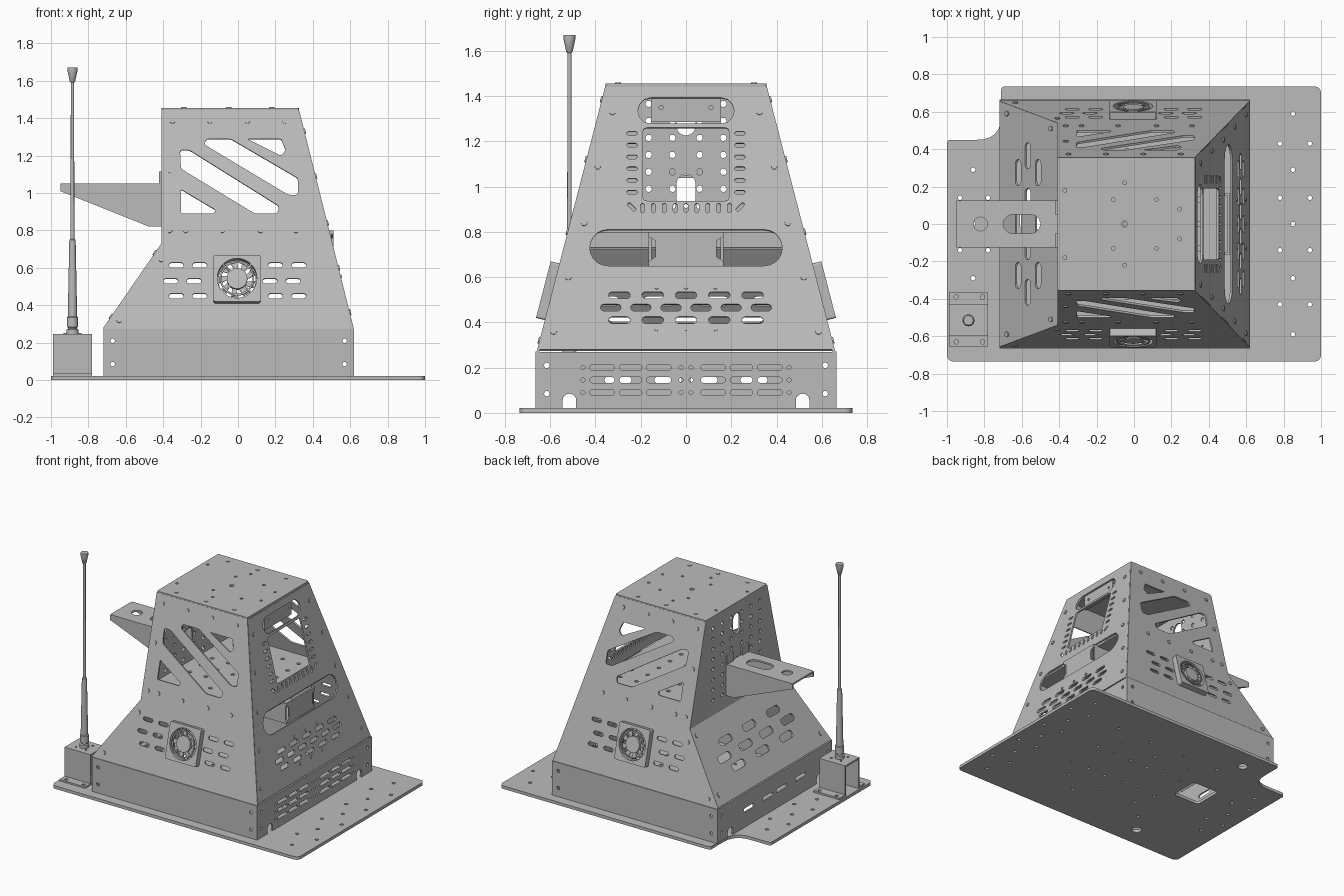
import bpy, bmesh
from math import sin, cos, pi
from mathutils import Matrix, Vector

cube = bpy.data.objects.get("Cube")
if cube:
    bpy.data.objects.remove(cube, do_unlink=True)

grey = bpy.data.materials.new("sheet_metal_grey")
grey.use_nodes = True
grey.diffuse_color = (0.5, 0.5, 0.5, 1)
grey.node_tree.nodes["Principled BSDF"].inputs["Base Color"].default_value = (0.5, 0.5, 0.5, 1)


# ---- outline helpers (2D loops) ----
def circle(x, y, r=0.012, n=14):
    return [(x + r * cos(2 * pi * i / n), y + r * sin(2 * pi * i / n)) for i in range(n)]


def slot(x, y, length, width, angle=0.0, n=6):
    """Rounded slot centred on x, y."""
    r, half = width / 2, (length - width) / 2
    pts = []
    for side, start in ((1, -pi / 2), (-1, pi / 2)):
        for i in range(n + 1):
            a = start + pi * i / n
            pts.append((side * half + r * cos(a), r * sin(a)))
    c, s = cos(angle), sin(angle)
    return [(x + c * px - s * py, y + s * px + c * py) for px, py in pts]


def rounded(pts, radii, n=6):
    """Polygon with rounded corners; radii is one value or one per corner."""
    if not isinstance(radii, (list, tuple)):
        radii = [radii] * len(pts)
    out = []
    for i, r in enumerate(radii):
        p, a, b = Vector(pts[i]), Vector(pts[i - 1]), Vector(pts[(i + 1) % len(pts)])
        start = p + (a - p).normalized() * min(r, (a - p).length * 0.45)
        end = p + (b - p).normalized() * min(r, (b - p).length * 0.45)
        for k in range(n + 1):
            t = k / n
            out.append(tuple(start * (1 - t) ** 2 + p * 2 * t * (1 - t) + end * t * t))
    return out


def rect(x0, y0, x1, y1):
    return [(x0, y0), (x1, y0), (x1, y1), (x0, y1)]


# ---- solid helpers ----
def add_mesh(name, mesh):
    mesh.materials.clear()
    mesh.materials.append(grey)
    obj = bpy.data.objects.new(name, mesh)
    bpy.context.collection.objects.link(obj)
    return obj


def sheet(name, loops, plane, t=0.012, lift=0.0, mirror=False):
    """Flat plate with holes: loops are filled, given thickness t and laid on a plane."""
    curve = bpy.data.curves.new(name, "CURVE")
    curve.dimensions, curve.fill_mode, curve.extrude = "2D", "BOTH", t / 2
    for loop in loops:
        spline = curve.splines.new("POLY")
        spline.points.add(len(loop) - 1)
        for point, (x, y) in zip(spline.points, loop):
            point.co = (x, y, 0, 1)
        spline.use_cyclic_u = True
    temp = bpy.data.objects.new(name + "_outline", curve)
    bpy.context.collection.objects.link(temp)
    graph = bpy.context.evaluated_depsgraph_get()
    mesh = bpy.data.meshes.new_from_object(temp.evaluated_get(graph))
    bpy.data.objects.remove(temp, do_unlink=True)
    bpy.data.curves.remove(curve)

    origin, u, v = (Vector(p) for p in plane)
    normal = u.cross(v).normalized()
    place = Matrix((u, v, normal)).transposed().to_4x4()
    place.translation = origin + normal * (lift - t / 2)
    for suffix, flip in (("", 1), ("_back", -1))[: 2 if mirror else 1]:
        copy = mesh.copy()
        copy.transform(Matrix.Diagonal((1, flip, 1, 1)) @ place)
        bm = bmesh.new()
        bm.from_mesh(copy)
        bmesh.ops.remove_doubles(bm, verts=bm.verts, dist=1e-5)
        bmesh.ops.recalc_face_normals(bm, faces=bm.faces)
        for face in bm.faces:
            face.smooth = False
        bm.to_mesh(copy)
        bm.free()
        add_mesh(name + suffix, copy)
    bpy.data.meshes.remove(mesh)


def lathe(name, profile, x, y):
    bm = bmesh.new()
    verts = [bm.verts.new((x + r, y, z)) for r, z in profile]
    edges = [bm.edges.new(pair) for pair in zip(verts, verts[1:])]
    bmesh.ops.spin(bm, geom=verts + edges, cent=(x, y, 0), axis=(0, 0, 1), angle=2 * pi, steps=20)
    bmesh.ops.remove_doubles(bm, verts=bm.verts, dist=1e-5)
    bmesh.ops.recalc_face_normals(bm, faces=bm.faces)
    mesh = bpy.data.meshes.new(name)
    bm.to_mesh(mesh)
    bm.free()
    mesh.shade_smooth()
    mesh.set_sharp_from_angle(angle=0.6)
    add_mesh(name, mesh)


X, Y, Z = (1, 0, 0), (0, 1, 0), (0, 0, 1)
LEAN, RAKE, SLOPE = 0.2585, 0.25, 0.69
SIDE = ((0, -0.66 - 0.27 * LEAN, 0), X, (0, LEAN, 1))
NOSE = ((0.62 + 0.27 * RAKE, 0, 0), Y, (-RAKE, 0, 1))
RAMP = ((-0.72 - 0.28 * SLOPE, 0, 0), (0, -1, 0), (SLOPE, 0, 1))


def upright(x):
    return ((x, 0, 0), Y, Z)


def facing_front(y):
    return ((0, y, 0), X, Z)


def level(z):
    return ((0, 0, z), X, Y)


both = (-1, 1)

# ---- base plate ----
base = [rounded([(-1, -.735), (1, -.735), (1, .735), (-.71, .735), (-.71, .45), (-1, .45)],
                [.04, .04, .04, .02, .16, .02])]
for s in both:
    base += [circle(x, s * y) for x, y in ((.85, .59), (.78, .43), (.94, .43), (.85, .29), (.78, .14),
                                           (.94, .14), (-.86, .29), (-.93, .14), (-.78, .14))]
    base += [circle(-.4 + .15 * i, s * (.29 if i % 2 else .43), .01) for i in range(7)]
    base += [circle(-.3 + .15 * i, s * .14, .01) for i in range(6)]
    base.append(circle(-.51, s * .58, .035))
base += [circle(.85, 0), circle(-.86, 0), rounded(rect(-.61, -.03, -.39, .19), .03)]
sheet("base_plate", base, level(.022), t=.022)

# ---- lower skirt ----
sheet("skirt_side", [rect(-.72, .022, .62, .272)] + [circle(x, z) for x in (-.67, .57) for z in (.085, .21)],
      facing_front(-.665), mirror=True)


def skirt_end(holes):
    """Outline with two arched cable notches along the bottom edge."""
    edge = [(-.66, .27), (-.66, .022)]
    for y in (-.515, .515):
        arch = [(y - .03 * cos(pi * i / 8), .055 + .03 * sin(pi * i / 8)) for i in range(9)]
        edge += [(y - .03, .022)] + arch + [(y + .03, .022)]
    edge += [(.66, .022), (.66, .27)]
    return [edge] + holes + [circle(s * .615, z) for s in both for z in (.085, .21)]


vents = []
for z in (.09, .145, .2):
    for s in both:
        vents += [slot(s * y, z, w, .026) for y, w in ((.37, .11), (.245, .1), (.12, .11))]
        vents += [circle(s * .455, z, .009), circle(s * .022, z, .009)]
sheet("skirt_right", skirt_end(vents), upright(.62))
sheet("skirt_left", skirt_end([slot(y, .145, .12, .03) for y in (-.3, -.08, .08, .3)]), upright(-.708))

# ---- slanted side panels with diagonal windows and fan opening ----
fan_x, fan_z = -.005, .535
panel = [[(-.72, .27), (.62, .27), (.325, 1.445), (-.41, 1.445), (-.41, .73), (-.72, .28)],
         rounded([(-.17, 1.29), (-.04, 1.29), (.32, 1.08), (.32, .99), (.27, .99), (-.18, 1.26)], .015),
         rounded([(-.31, 1.23), (-.26, 1.23), (.22, .93), (.21, .89), (.09, .89), (-.305, 1.13)], .015),
         rounded([(-.305, 1.02), (-.12, .91), (-.13, .89), (-.305, .89)], .01),
         rounded([(.05, 1.29), (.23, 1.29), (.255, 1.23), (.23, 1.2)], .01),
         circle(fan_x, fan_z, .1, 32)]
for z, shift in ((.615, 0), (.53, -.03), (.45, 0)):
    panel += [slot(x + shift, z, .078, .026) for x in (-.33, -.205, .2, .325)]
sheet("side_panel", panel, SIDE, mirror=True)
side_screws = [(x, 1.385) for x in (-.35, -.15, .05, .25)] + [(x, .8) for x in (-.365, -.28, -.085, .12, .31)]
side_screws += [(-.365, 1.12), (-.41, .645), (-.635, .32)]
sheet("side_screws", [circle(x, z, .014) for x, z in side_screws], SIDE, lift=.006, mirror=True)

# ---- cooling fans ----
sheet("fan_frame", [rounded(rect(fan_x - .125, fan_z - .125, fan_x + .125, fan_z + .125), .012),
                    circle(fan_x, fan_z, .106, 32)], SIDE, t=.04, lift=.04, mirror=True)
sheet("fan_guard", [circle(fan_x, fan_z, .092, 32), circle(fan_x, fan_z, .083, 32)],
      SIDE, t=.006, lift=.038, mirror=True)
sheet("fan_hub", [circle(fan_x, fan_z, .055, 24)], SIDE, t=.03, lift=.036, mirror=True)
sheet("fan_spokes", [slot(fan_x + .08 * cos(a), fan_z + .08 * sin(a), .06, .008, a)
                     for a in (pi / 4, 3 * pi / 4, 5 * pi / 4, 7 * pi / 4)], SIDE, t=.006, lift=.034, mirror=True)
blades = []
for i in range(9):
    a = 2 * pi * i / 9
    blades.append([(fan_x + r * cos(a + b), fan_z + r * sin(a + b))
                   for r, b in ((.05, 0), (.098, .2), (.098, .6), (.05, .4))])
sheet("fan_blades", blades, SIDE, t=.008, lift=.02, mirror=True)

# ---- raked right panel ----
nose = [[(-.65, .28), (.65, .28), (.352, 1.44), (-.352, 1.44)],
        slot(0, 1.335, .426, .115), rounded(rect(-.19, .937, .19, 1.26), .02), slot(0, .73, .85, .16, n=10)]
for s in both:
    nose += [slot(s * .238, .975 + .052 * i, .046, .017) for i in range(6)]
    nose.append(slot(s * .24, .91, .046, .017, s * pi / 4))
nose += [slot(.048 * i, .905, .042, .017, pi / 2) for i in range(-4, 5)]
for z in (.41, .52):
    nose += [slot(.147 * i, z, .095, .03) for i in range(-2, 3)]
nose += [slot(.133 * (i + .5), .465, .09, .03) for i in range(-3, 3)]
sheet("right_panel", nose, NOSE)
nose_screws = [(.325, 1.33), (.39, 1.09), (.45, .84), (.52, .6), (.585, .36)]
sheet("right_screws", [circle(s * y, z, .014) for s in both for y, z in nose_screws]
      + [circle(y, z, .009) for y in (-.13, 0, .13) for z in (.37, .555)], NOSE, lift=.006)

# ---- left ramp and upright panel ----
ramp = [[(-.655, .28), (.655, .28), (.54, .73), (-.54, .73)]]
for z in (.425, .58):
    ramp += [slot(y, z, .14, .042) for y in (-.275, 0, .275)]
ramp += [slot(y, .5, .14, .042) for y in (-.365, -.12, .12, .365)]
sheet("left_ramp", ramp, RAMP)
sheet("ramp_screws", [circle(s * y, z, .014) for s in both for y, z in ((.59, .34), (.51, .68))], RAMP, lift=.006)
wall = [[(-.54, .73), (.54, .73), (.355, 1.445), (-.355, 1.445)],
        slot(0, .98, .15, .085, pi / 2), slot(0, 1.3, .15, .085, pi / 2)]
wall += [circle(s * y, .84 + .075 * i, .014) for s in both for y in (.06, .165, .27) for i in range(8)]
sheet("left_upright", wall, upright(-.398))

# ---- top plate and inner shelf ----
lid = [rounded(rect(-.41, -.355, .325, .355), .01), circle(-.05, 0, .016)]
for s in both:
    lid += [circle(x, s * y, .01) for x, y in ((-.37, .18), (-.11, .13), (.12, .13), (.245, .08), (-.05, .22))]
sheet("top_plate", lid, level(1.455), t=.015)
sheet("top_screws", [circle(x, s * .3, .014) for s in both for x in (-.29, -.05, .18)], level(1.455), lift=.004)
sheet("shelf", [[(-.4, -.51), (.47, -.51), (.47, .51), (-.4, .51)]]
      + [circle(-.3 + .13 * i, .13 * j, .014) for i in range(6) for j in range(-3, 4)], level(.806))

# ---- inner mounts behind the right panel ----
sheet("upper_tab", [rect(-.155, 1.285, .155, 1.44), circle(-.11, 1.35, .009), circle(.11, 1.35, .009)], upright(.325))
clip = [(.165, .65), (.165, .67), (.135, .69), (.135, .76), (.165, .78), (.165, .8)]
sheet("tray_face", [clip + [(-y, z) for y, z in reversed(clip)]], upright(.51))
sheet("tray_floor", [rect(.3, -.165, .5, .165)], level(.665))
sheet("tray_arm", [rect(.3, .655, .5, .8)], facing_front(-.165), mirror=True)

# ---- left bracket arm ----
sheet("arm_top", [rounded(rect(-.95, -.125, -.41, .125), .015), circle(-.82, 0, .037, 20),
                  slot(-.6, 0, .2, .1)], level(1.05))
sheet("arm_side", [[(-.95, 1.045), (-.95, 1.01), (-.475, .82), (-.41, .82), (-.41, 1.045)]],
      facing_front(-.125), mirror=True)
sheet("arm_tab", [rect(-.125, 1.04, -.05, 1.115)], upright(-.41), mirror=True)

# ---- antenna mount and antenna ----
sheet("mount_top", [rect(-.99, -.595, -.78, -.43)], level(.247))
for label, y in (("front", -.595), ("back", -.442)):
    sheet("mount_wall_" + label, [rect(-.99, .022, -.78, .245)], facing_front(y))
for label, edge, y in (("front", -.655, -.63), ("back", -.365, -.39)):
    inner = -.59 if label == "front" else -.435
    sheet("mount_foot_" + label, [rect(-.99, min(edge, inner), -.78, max(edge, inner)),
                                  circle(-.95, y), circle(-.81, y)], level(.034))
lathe("antenna", [(0, .245), (.032, .245), (.032, .27), (.024, .275), (.024, .28), (.03, .285), (.03, .335),
                  (.025, .34), (.017, .75), (.01, .755), (.009, 1.59), (.014, 1.595), (.026, 1.65),
                  (.026, 1.67), (0, 1.67)], -.885, -.515)
sheet("mount_screws", [circle(-.885 + i * .04, -.515 + j * .04, .007) for i in both for j in both],
      level(.247), lift=.005)
